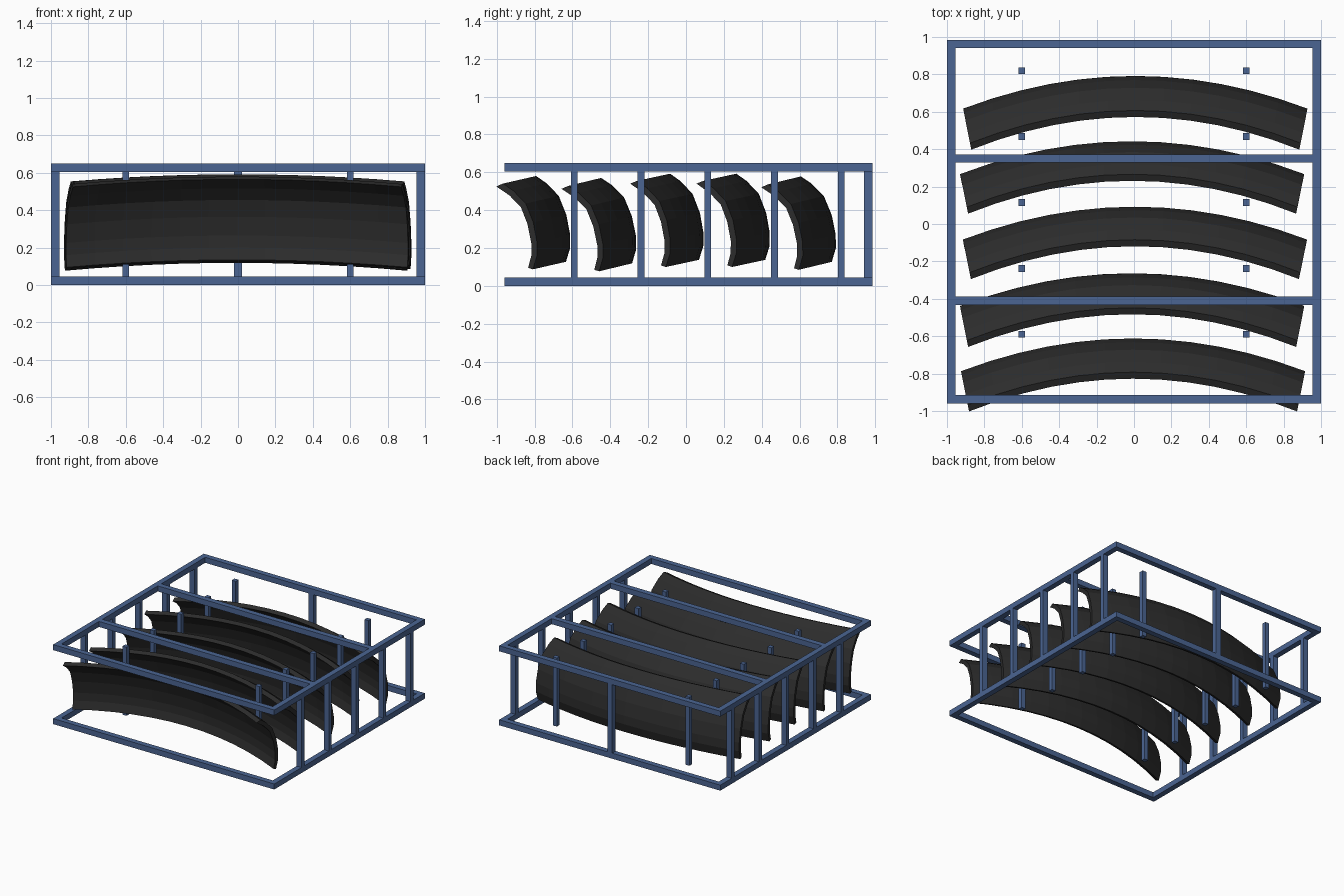
import bpy, math

if "Cube" in bpy.data.objects:
    bpy.data.objects.remove(bpy.data.objects["Cube"])


def material(name, color):
    m = bpy.data.materials.new(name)
    m.diffuse_color = (*color, 1)
    m.use_nodes = True
    m.node_tree.nodes["Principled BSDF"].inputs["Base Color"].default_value = m.diffuse_color
    return m


BLUE = material("blue_steel", (0.07, 0.13, 0.29))
BLACK = material("black_plastic", (0.025, 0.025, 0.025))


def mesh_object(name, verts, faces, mat):
    me = bpy.data.meshes.new(name)
    me.from_pydata(verts, [], faces)
    me.materials.append(mat)
    ob = bpy.data.objects.new(name, me)
    bpy.context.collection.objects.link(ob)
    return ob


def bar(name, x0, x1, y0, y1, z0, z1):
    v = [(x, y, z) for x in (x0, x1) for y in (y0, y1) for z in (z0, z1)]
    f = [(0, 1, 3, 2), (4, 6, 7, 5), (0, 4, 5, 1), (2, 3, 7, 6), (0, 2, 6, 4), (1, 5, 7, 3)]
    return mesh_object(name, v, f, BLUE)


T = 0.045            # frame bar thickness
TOP = 0.65
FRONT, BACK = -0.96, 0.985

# Bottom and top rectangular rings
for level, z in (("bottom", 0), ("top", TOP - T)):
    bar(level + "_front_rail", -1, 1, FRONT, FRONT + T, z, z + T)
    bar(level + "_back_rail", -1, 1, BACK - T, BACK, z, z + T)
    for side, s in (("left", -1), ("right", 1)):
        xs = sorted((s, s * (1 - T)))
        bar(f"{level}_{side}_rail", *xs, FRONT + T, BACK - T, z, z + T)

# Two crossbars on top and the single back centre post
for y in (-0.41, 0.35):
    bar("top_crossbar", -1 + T, 1 - T, y - T / 2, y + T / 2, TOP - T, TOP)
bar("back_center_post", -T / 2, T / 2, BACK - T, BACK, T, TOP - T)

# Side posts and thin divider posts
for i in range(5):
    y = -0.59 + i * 0.3525
    for s in (-1, 1):
        xs = sorted((s, s * (1 - T)))
        bar("side_post", *xs, y - 0.018, y + 0.018, T, TOP - T)
        bar("divider_post", s * 0.6 - 0.018, s * 0.6 + 0.018, y - 0.018, y + 0.018, T, TOP - T)

# Bumper shell cross-section (y, z): outer from top to bottom, then inner back up
OUTER = [(-.18, .58), (-.125, .542), (-.06, .475), (-.02, .375), (0, .27), (0, .2), (-.022, .127)]
INNER = [(-.047, .135), (-.03, .2), (-.03, .265), (-.05, .365), (-.085, .455), (-.145, .517), (-.215, .565)]
SECTION = OUTER + INNER
SEGS = 12


def bumper(x, y, dz, tilt):
    n, k = len(SECTION), len(OUTER)
    verts = []
    for i in range(SEGS + 1):
        t = 2 * i / SEGS - 1
        for py, pz in SECTION:
            verts.append((t * (0.92 + 0.2 * py), py - 0.175 * t * t, pz - 0.04 * t * t - 0.33))
    faces = []
    for i in range(SEGS):
        for j in range(n):
            a, b = i * n + j, i * n + (j + 1) % n
            faces.append((a, b, b + n, a + n))
    # end caps as strips across the shell thickness
    for j in range(k - 1):
        q = (j, n - 1 - j, n - 2 - j, j + 1)
        faces.append(q)
        faces.append(tuple(v + SEGS * n for v in reversed(q)))
    ob = mesh_object("bumper_cover", verts, faces, BLACK)
    ob.location = (x, y, 0.33 + dz)
    ob.rotation_euler.x = tilt


# Row of five bumper covers, each slightly out of line
for args in ((-.005, -.612, 0, 0), (-.01, -.265, -.008, .012), (.005, .093, .01, -.012),
             (-.01, .443, .01, -.012), (.007, .79, 0, .012)):
    bumper(*args)
